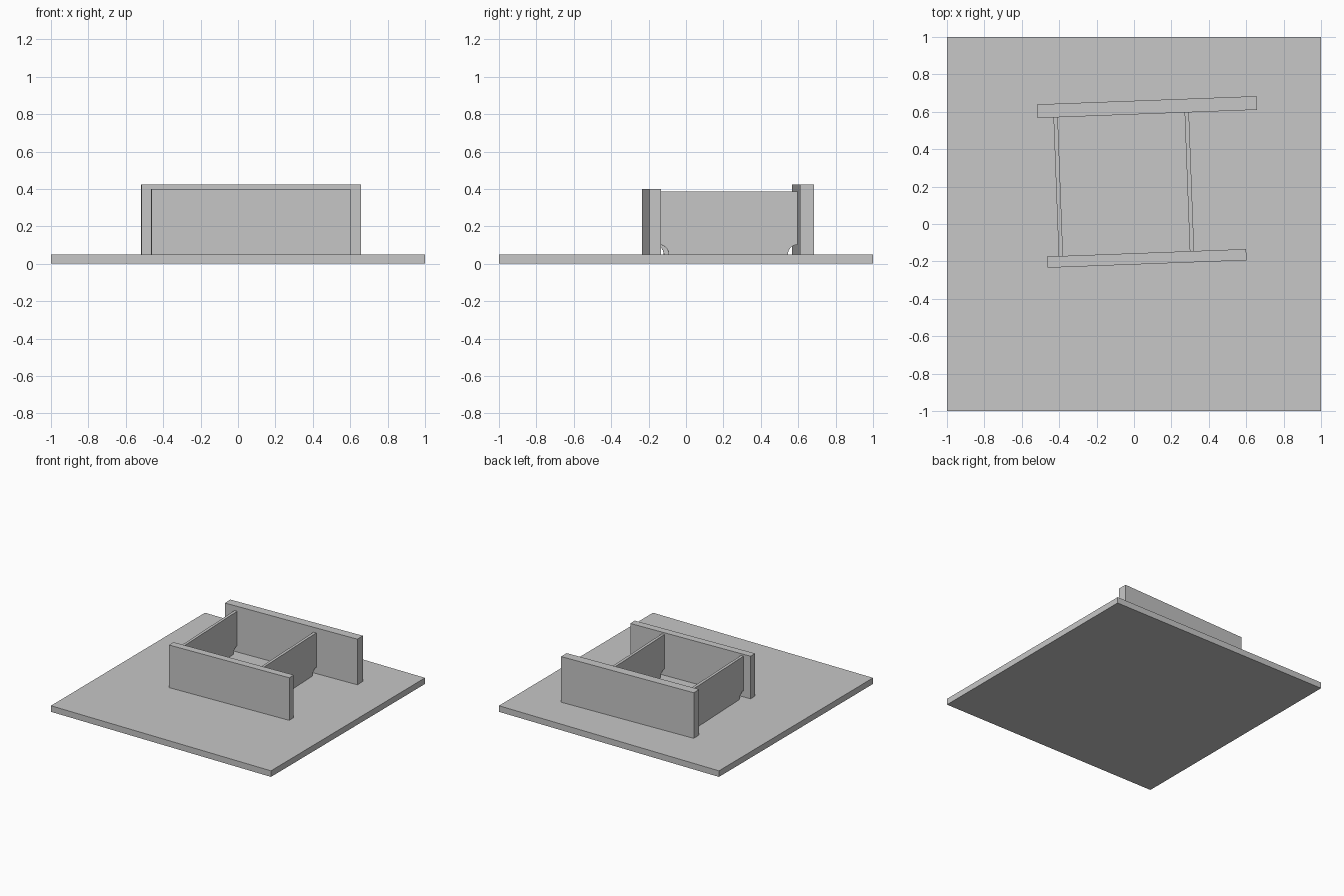
import bpy, bmesh
from math import radians, sin, cos, pi

cube = bpy.data.objects.get("Cube")
if cube:
    bpy.data.objects.remove(cube, do_unlink=True)

TURN = radians(2.15)   # the frame sits slightly turned on its base
FLOOR = 0.05           # top of the base plate

grey = bpy.data.materials.new("plain_grey")
grey.use_nodes = True
colour = (0.57, 0.57, 0.57, 1)
grey.diffuse_color = colour
grey.node_tree.nodes["Principled BSDF"].inputs["Base Color"].default_value = colour


def prism(name, outline, thickness, location, turn=0):
    """Extrude an outline in the local y-z plane along x, centred."""
    bm = bmesh.new()
    face = bm.faces.new([bm.verts.new((-thickness / 2, y, z)) for y, z in outline])
    extruded = bmesh.ops.extrude_face_region(bm, geom=[face])["geom"]
    verts = [v for v in extruded if isinstance(v, bmesh.types.BMVert)]
    bmesh.ops.translate(bm, verts=verts, vec=(thickness, 0, 0))
    bmesh.ops.recalc_face_normals(bm, faces=bm.faces)
    mesh = bpy.data.meshes.new(name)
    bm.to_mesh(mesh)
    bm.free()
    mesh.materials.append(grey)
    obj = bpy.data.objects.new(name, mesh)
    obj.location = location
    obj.rotation_euler.z = turn
    bpy.context.collection.objects.link(obj)
    return obj


def rectangle(depth, height):
    d = depth / 2
    return [(-d, 0), (d, 0), (d, height), (-d, height)]


def notched(depth, height, radius, steps=10):
    """Rectangle with a quarter-round notch cut from both lower corners."""
    d = depth / 2
    arc = [(d - radius * cos(a), radius * sin(a))
           for a in (pi / 2 * i / steps for i in range(steps + 1))]
    mirrored = [(-y, z) for y, z in reversed(arc)]
    return arc + [(d, height), (-d, height)] + mirrored


# Base plate
prism("base_plate", rectangle(2, FLOOR), 2, (0, 0, 0))

# Long walls
prism("back_wall", rectangle(0.073, 0.375), 1.175, (0.07, 0.625, FLOOR), TURN)
prism("front_wall", rectangle(0.06, 0.35), 1.066, (0.068, -0.184, FLOOR), TURN)

# Thin cross panels between the walls
for name, x, y in (("right_panel", -0.405, 0.2), ("left_panel", 0.296, 0.226)):
    prism(name, notched(0.742, 0.335, 0.052), 0.023, (x, y, FLOOR), TURN)
